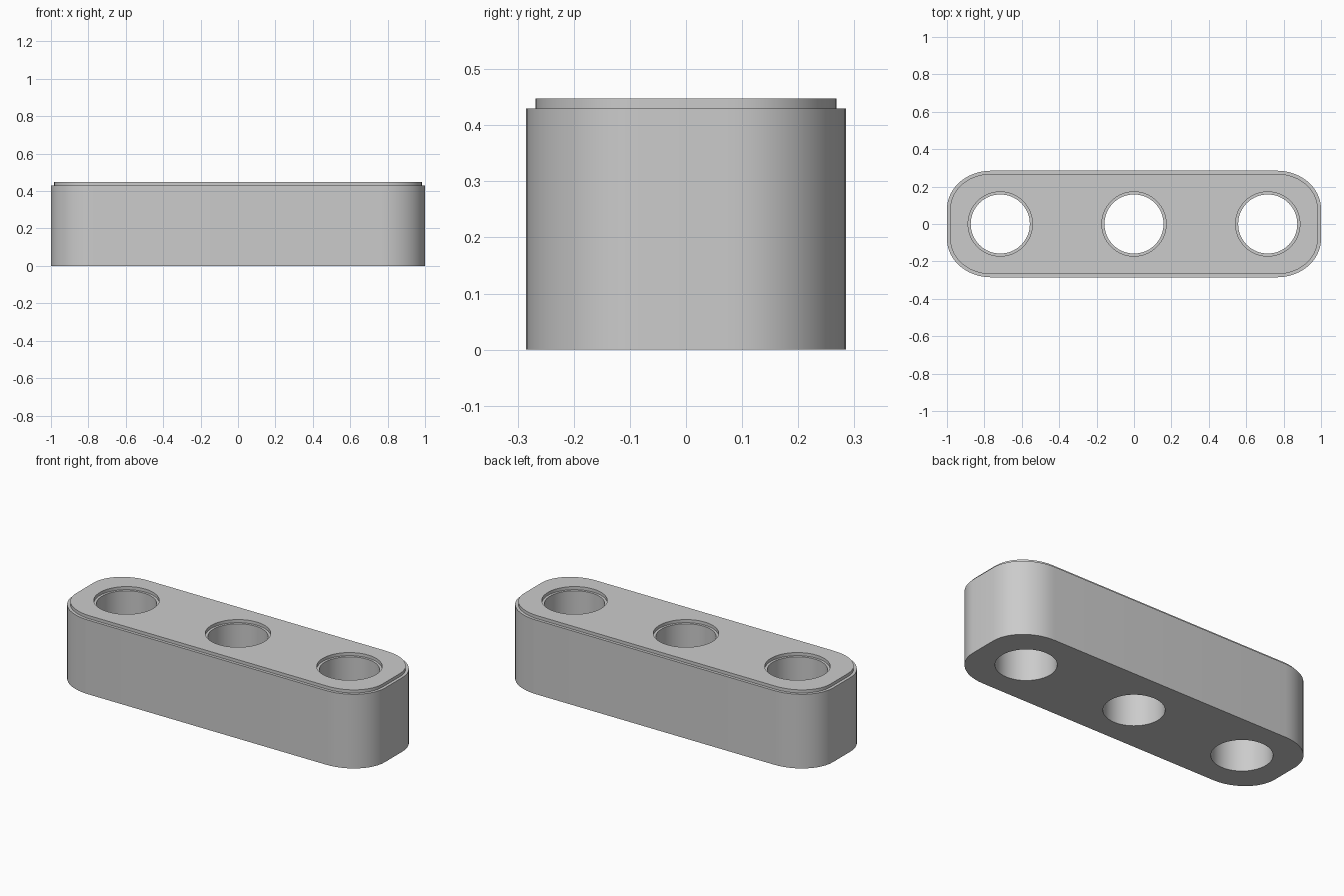
import bpy, bmesh, math

cube = bpy.data.objects.get("Cube")
if cube:
    bpy.data.objects.remove(cube, do_unlink=True)

HEIGHT, SHOULDER, INSET = 0.448, 0.43, 0.017
HOLE_XS = (-0.715, 0, 0.715)
CORNER_X, CORNER_Y = 0.765, 0.08   # start of each rounded corner

grey = bpy.data.materials.new("grey")
grey.use_nodes = True
grey.diffuse_color = (0.6, 0.6, 0.6, 1)
grey.node_tree.nodes["Principled BSDF"].inputs["Base Color"].default_value = grey.diffuse_color


def outline(inset, steps=12):
    """Rounded bar outline, counter-clockwise."""
    rx, ry = 1 - CORNER_X - inset, 0.285 - CORNER_Y - inset
    points = []
    for quarter, (sx, sy) in enumerate(((1, 1), (-1, 1), (-1, -1), (1, -1))):
        for i in range(steps + 1):
            a = (quarter + i / steps) * math.pi / 2
            points.append((sx * CORNER_X + rx * math.cos(a),
                           sy * CORNER_Y + ry * math.sin(a)))
    return points


# Bar with a small stepped lip around the top
bm = bmesh.new()
levels = [(0, 0), (0, SHOULDER), (INSET, SHOULDER), (INSET, HEIGHT)]
rings = [[bm.verts.new((x, y, z)) for x, y in outline(inset)] for inset, z in levels]
count = len(rings[0])
for low, high in zip(rings, rings[1:]):
    for i in range(count):
        j = (i + 1) % count
        bm.faces.new((low[i], low[j], high[j], high[i]))
bm.faces.new(reversed(rings[0]))
bm.faces.new(rings[-1])
mesh = bpy.data.meshes.new("drilled_bar")
bm.to_mesh(mesh)
bm.free()
mesh.materials.append(grey)
bar = bpy.data.objects.new("drilled_bar", mesh)
bpy.context.collection.objects.link(bar)


def drill(x, radius, bottom):
    """Cut a vertical round hole down to the given height."""
    top = HEIGHT + 0.1
    bpy.ops.mesh.primitive_cylinder_add(vertices=64, radius=radius, depth=top - bottom,
                                        location=(x, 0, (top + bottom) / 2))
    cutter = bpy.context.object
    cutter.name = "hole_cutter"
    cutter.hide_render = True
    cutter.data.materials.append(grey)
    cut = bar.modifiers.new("hole", "BOOLEAN")
    cut.operation, cut.solver, cut.object = "DIFFERENCE", "EXACT", cutter
    bpy.context.view_layer.objects.active = bar
    bpy.ops.object.modifier_apply(modifier=cut.name)
    bpy.data.objects.remove(cutter, do_unlink=True)


# Three through holes, each with a shallow counterbore
for x in HOLE_XS:
    drill(x, 0.158, -0.1)
    drill(x, 0.172, SHOULDER)

bpy.ops.object.select_all(action="DESELECT")
bar.select_set(True)
bpy.context.view_layer.objects.active = bar
bpy.ops.object.shade_smooth_by_angle(angle=math.radians(30))
